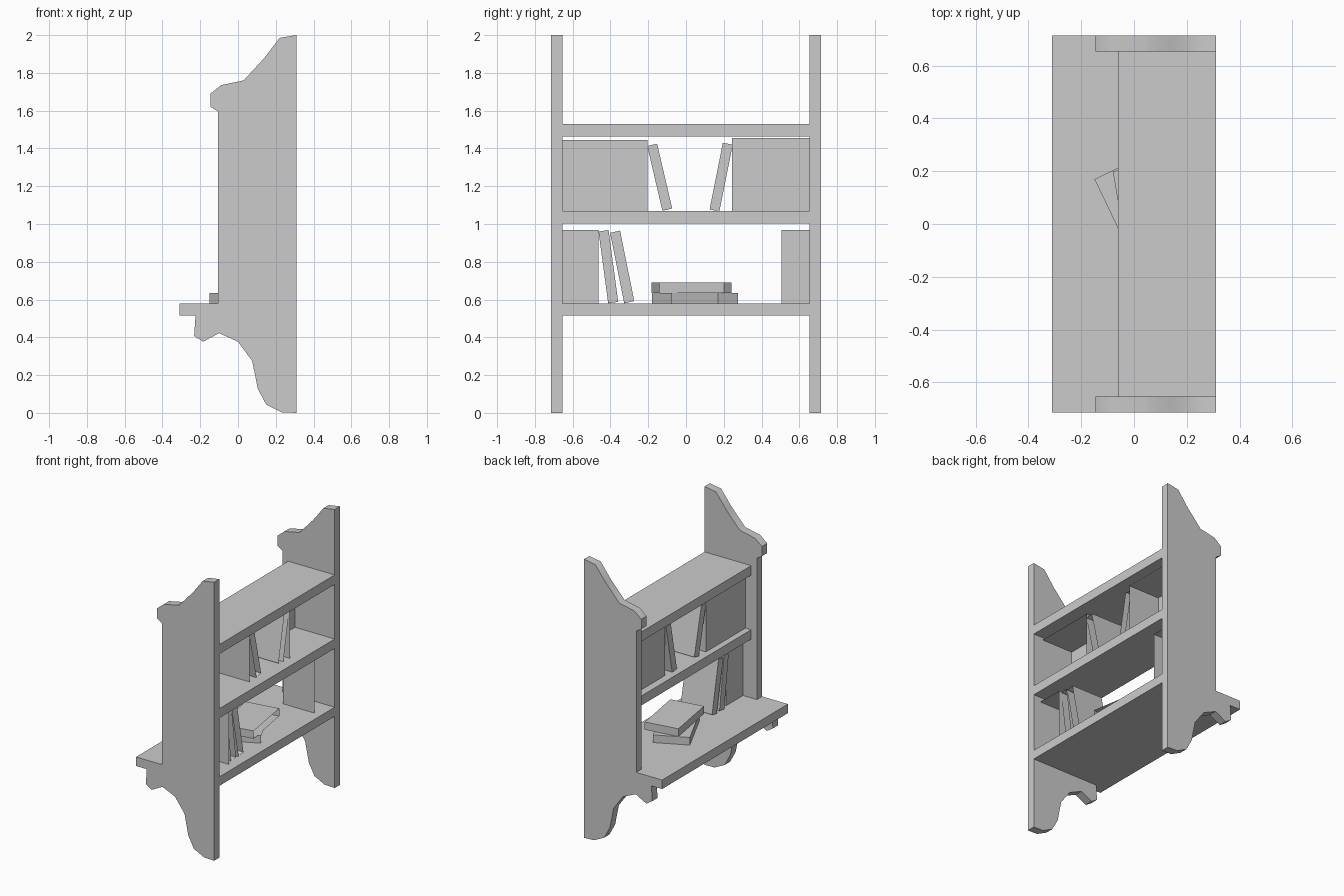
import bpy
import bmesh
import math
from mathutils import Vector

cube = bpy.data.objects.get("Cube")
if cube:
    bpy.data.objects.remove(cube, do_unlink=True)

GREY = (0.6, 0.6, 0.6, 1)
grey = bpy.data.materials.new("plain_grey")
grey.use_nodes = True
grey.diffuse_color = GREY
grey.node_tree.nodes["Principled BSDF"].inputs["Base Color"].default_value = GREY

BACK = 0.31              # rear edge of the case
OUT, IN = 0.714, 0.654   # outer and inner faces of the side panels
FLOOR, MIDDLE = 0.58, 1.07   # surfaces the books stand on


def prism(name, outline, axis, lo, hi, open_side=None):
    """Extrude a flat outline along an axis; open_side drops the face pointing that way."""
    bm = bmesh.new()

    def place(p, h):
        co = list(p)
        co.insert("xyz".index(axis), h)
        return bm.verts.new(co)

    face = bm.faces.new([place(p, lo) for p in outline])
    ext = bmesh.ops.extrude_face_region(bm, geom=[face])
    move = Vector([hi - lo if a == axis else 0 for a in "xyz"])
    verts = [g for g in ext["geom"] if isinstance(g, bmesh.types.BMVert)]
    bmesh.ops.translate(bm, verts=verts, vec=move)
    bmesh.ops.recalc_face_normals(bm, faces=bm.faces)
    bm.normal_update()
    if open_side:
        side = Vector(open_side)
        gone = [f for f in bm.faces if f.normal.dot(side) > 0.9]
        bmesh.ops.delete(bm, geom=gone, context="FACES_ONLY")
    mesh = bpy.data.meshes.new(name)
    bm.to_mesh(mesh)
    bm.free()
    mesh.materials.append(grey)
    obj = bpy.data.objects.new(name, mesh)
    bpy.context.collection.objects.link(obj)
    return obj


def rect(a0, a1, b0, b1):
    return [(a0, b0), (a1, b0), (a1, b1), (a0, b1)]


# Scrolled side panels, notched for the deep shelf, with softly shaded curves
panel = [(BACK, 0), (0.23, 0.003), (0.15, 0.043), (0.105, 0.127), (0.075, 0.275),
         (0, 0.377), (-0.1, 0.422), (-0.185, 0.377), (-0.232, 0.407), (-0.225, 0.515),
         (-0.105, 0.515), (-0.105, 1.595), (-0.145, 1.62), (-0.145, 1.69),
         (-0.09, 1.735), (0.03, 1.76), (0.14, 1.88), (0.22, 1.985), (BACK, 2)]
for name, lo, hi in (("right_panel", -OUT, -IN), ("left_panel", IN, OUT)):
    side_panel = prism(name, panel, "y", lo, hi)
    side_panel.data.shade_smooth()
    side_panel.data.set_sharp_from_angle(angle=math.radians(48))

# Deep lower shelf whose ledge wraps the panels
ledge = [(-BACK, -OUT), (-0.105, -OUT), (-0.105, -IN), (BACK, -IN),
         (BACK, IN), (-0.105, IN), (-0.105, OUT), (-BACK, OUT)]
prism("lower_shelf", ledge, "z", 0.515, FLOOR)

# Narrow shelves
for name, top in (("middle_shelf", MIDDLE), ("top_shelf", 1.53)):
    prism(name, rect(-0.06, BACK, -IN, IN), "z", top - 0.068, top)

# Upright rows of books, hollow at the back: y range, z range, front x
rows = [(-IN, -0.205, MIDDLE, 1.445, -0.015), (0.243, IN, MIDDLE, 1.455, -0.005),
        (-IN, -0.462, FLOOR, 0.968, 0.005), (0.505, IN, FLOOR, 0.968, 0.005)]
for i, (y0, y1, z0, z1, x) in enumerate(rows):
    prism(f"book_row_{i + 1}", rect(y0, y1, z0, z1), "x", x, x + 0.248, (1, 0, 0))

# Leaning books: lower left corner, upper left corner, right-hand edge offset
leaning = [((-0.125, MIDDLE), (-0.205, 1.413), (0.052, 0.012)),
           ((0.125, 1.077), (0.195, 1.43), (0.052, -0.01)),
           ((-0.412, FLOOR), (-0.463, 0.96), (0.053, 0.008)),
           ((-0.327, FLOOR), (-0.402, 0.953), (0.053, 0.012))]
for i, (low, high, t) in enumerate(leaning):
    low, high, t = Vector(low), Vector(high), Vector(t)
    prism(f"leaning_book_{i + 1}", [low, low + t, high + t, high], "x",
          -0.015, 0.235, (1, 0, 0))

# Two books lying flat, each turned about its front corner
for name, corner, along, z in (("flat_book_lower", (-0.15, 0.17), (0.902, 0.432), FLOOR),
                               ("flat_book_upper", (-0.08, 0.2), (0.986, 0.165), 0.635)):
    c, u = Vector(corner), Vector(along)
    v = Vector((u.y, -u.x)) * 0.387
    w = u * 0.243
    prism(name, [c, c + w, c + w + v, c + v], "z", z, z + 0.055, (u.x, u.y, 0))
